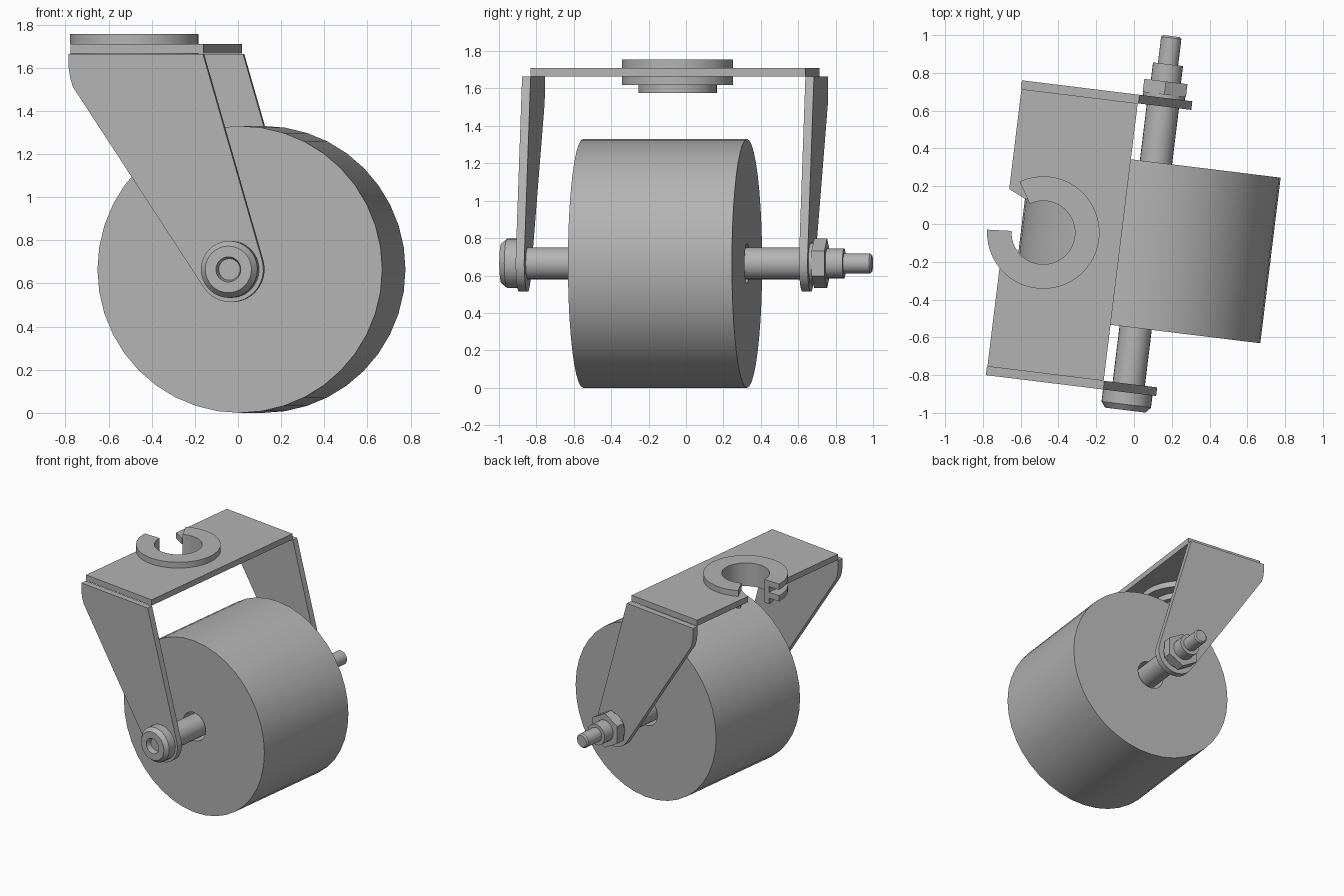
import bpy, bmesh
from math import cos, sin, pi, radians
from mathutils import Matrix, Vector

if "Cube" in bpy.data.objects:
    bpy.data.objects.remove(bpy.data.objects["Cube"], do_unlink=True)

AXLE_Z = 0.665
PLACE = Matrix.Translation((0.0625, -0.112, 0)) @ Matrix.Rotation(radians(-7), 4, 'Z')

steel = bpy.data.materials.new("plain_grey")
steel.use_nodes = True
steel.diffuse_color = (0.45, 0.45, 0.45, 1)
steel.node_tree.nodes["Principled BSDF"].inputs["Base Color"].default_value = (0.45, 0.45, 0.45, 1)


def finish(name, bm):
    """Clean the mesh, turn it into its swivelled pose and shade it."""
    bmesh.ops.remove_doubles(bm, verts=bm.verts, dist=0.0001)
    bmesh.ops.recalc_face_normals(bm, faces=bm.faces)
    bm.transform(PLACE)
    mesh = bpy.data.meshes.new(name)
    bm.to_mesh(mesh)
    bm.free()
    mesh.materials.append(steel)
    obj = bpy.data.objects.new(name, mesh)
    bpy.context.collection.objects.link(obj)
    bpy.ops.object.select_all(action='DESELECT')
    obj.select_set(True)
    bpy.context.view_layer.objects.active = obj
    bpy.ops.object.shade_smooth_by_angle(angle=radians(30))


def lathe(name, profile, point, segs, start=0, end=360, closed=False):
    """Sweep (radius, offset) pairs; point() maps radius, offset, angle to space."""
    bm = bmesh.new()
    full = end - start == 360
    steps = segs if full else segs + 1
    rows = []
    for i in range(steps):
        a = radians(start + (end - start) * i / segs)
        rows.append([bm.verts.new(point(r, t, a)) for r, t in profile])
    n = len(profile)
    for i in range(segs):
        p, q = rows[i], rows[(i + 1) % steps]
        for j in range(n if closed else n - 1):
            k = (j + 1) % n
            bm.faces.new((p[j], p[k], q[k], q[j]))
    if not full:
        bm.faces.new(rows[0])
        bm.faces.new(rows[-1])
    finish(name, bm)


def on_axle(r, t, a):
    return Vector((r * cos(a), t, AXLE_Z + r * sin(a)))


def extrude(name, outline, depth):
    """Turn a flat outline into a slab."""
    bm = bmesh.new()
    face = bm.faces.new([bm.verts.new(p) for p in outline])
    moved = bmesh.ops.extrude_face_region(bm, geom=[face], use_keep_orig=True)
    verts = [v for v in moved["geom"] if isinstance(v, bmesh.types.BMVert)]
    bmesh.ops.translate(bm, verts=verts, vec=depth)
    finish(name, bm)


def rod(name, r, t0, t1, segs=24, start=0, bevel=0.0):
    profile = [(0, t0), (r, t0), (r, t1 - bevel), (r - bevel, t1), (0, t1)]
    if not bevel:
        profile.pop(3)
    lathe(name, profile, on_axle, segs, start, start + 360)


# Wheel with a bore
W, R, BORE = 0.4415, 0.665, 0.108
lathe("wheel", [(BORE, -W), (R, -W), (R, W), (BORE, W)], on_axle, 40, 0, 360, True)

# Axle bolt: shaft, socketed head, washer, nut, sleeve and tip
rod("axle", 0.086, -0.79, 0.79)
lathe("bolt_head", [(0, -0.786), (0.132, -0.786), (0.132, -0.85), (0.108, -0.88),
                    (0.058, -0.88), (0.05, -0.84), (0, -0.84)], on_axle, 32)
rod("washer", 0.112, 0.786, 0.803)
rod("hex_nut", 0.133, 0.803, 0.873, 6, 90)
rod("sleeve", 0.08, 0.873, 0.965)
rod("bolt_tip", 0.054, 0.965, 1.115, bevel=0.01)

# Fork legs: wide shoulder tapering to a round end at the axle
leg = [(-0.13, 1.663), (-0.757, 1.663), (-0.757, 1.6), (-0.75, 1.55), (-0.737, 1.51), (-0.717, 1.48)]
for i in range(17):
    a = radians(213 + (376 - 213) * i / 16)
    leg.append((0.152 * cos(a), AXLE_Z + 0.152 * sin(a)))
for name, side in (("front_leg", -1), ("back_leg", 1)):
    extrude(name, [(x, side * 0.74, z) for x, z in leg], (0, side * 0.046, 0))

# Top plate with a round hole open to one edge
CX, LEFT, RIGHT, HALF = -0.547, -0.754, -0.134, 0.74
plate = [(LEFT, -HALF), (RIGHT, -HALF), (RIGHT, HALF), (LEFT, HALF), (LEFT, 0.207)]
for i in range(33):
    a = radians(125 - (125 + 176) * i / 32)
    plate.append((CX + 0.2 * cos(a), 0.2 * sin(a)))
plate.append((LEFT, -0.014))
extrude("top_plate", [(x, y, 1.665) for x, y in plate], (0, 0, 0.045))

# Split swivel collar gripping the plate from above and below
collar = [(0.168, 1.575), (0.21, 1.575), (0.21, 1.62), (0.298, 1.62), (0.298, 1.665),
          (0.2, 1.665), (0.2, 1.71), (0.298, 1.71), (0.298, 1.755), (0.168, 1.755)]
lathe("swivel_collar", collar, lambda r, t, a: Vector((CX + r * cos(a), r * sin(a), t)),
      40, -176, 122, True)
